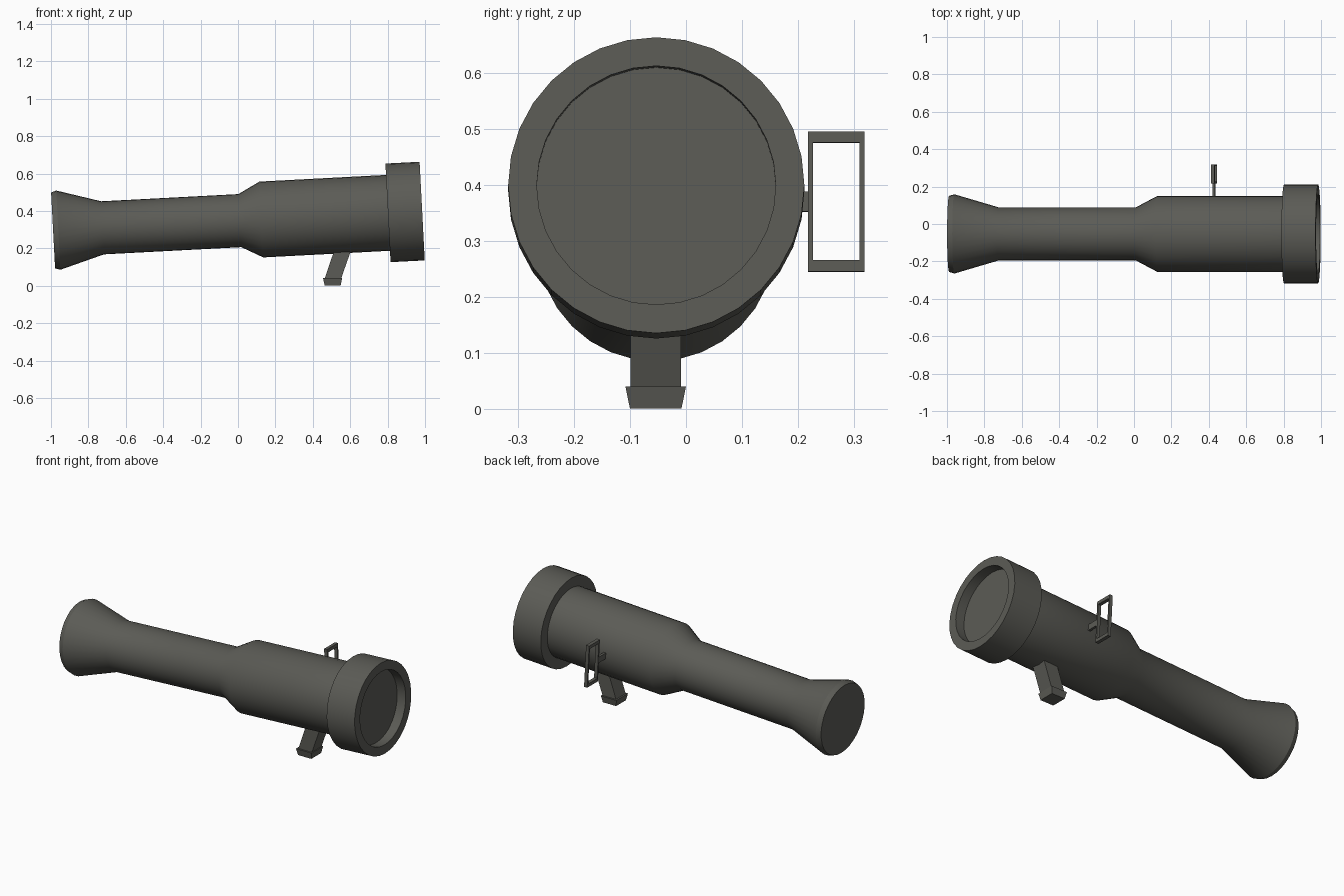
import bpy, bmesh, math
from mathutils import Matrix, Vector

if "Cube" in bpy.data.objects:
    bpy.data.objects.remove(bpy.data.objects["Cube"])

TILT = Matrix.Translation((0, -0.053, 0.348)) @ Matrix.Rotation(math.radians(-3), 4, 'Y')

mat = bpy.data.materials.new("dark olive grey")
mat.diffuse_color = (0.105, 0.105, 0.092, 1)
mat.use_nodes = True
mat.node_tree.nodes["Principled BSDF"].inputs["Base Color"].default_value = mat.diffuse_color


def finish(name, bm, matrix=None):
    """Turn a bmesh into a named, coloured, sharp-edged smooth object."""
    bmesh.ops.recalc_face_normals(bm, faces=bm.faces)
    me = bpy.data.meshes.new(name)
    bm.to_mesh(me)
    bm.free()
    if matrix:
        me.transform(matrix)
    me.materials.append(mat)
    ob = bpy.data.objects.new(name, me)
    bpy.context.collection.objects.link(ob)
    bpy.ops.object.select_all(action='DESELECT')
    ob.select_set(True)
    bpy.context.view_layer.objects.active = ob
    bpy.ops.object.shade_smooth_by_angle(angle=math.radians(30))
    return ob


def lathe(name, profile, sides=32):
    """Closed solid of revolution about x from (x, radius) points."""
    bm = bmesh.new()
    rings = [[bm.verts.new((x, r * math.sin(2 * math.pi * i / sides),
                            r * math.cos(2 * math.pi * i / sides)))
              for i in range(sides)] for x, r in profile]
    for a, b in zip(rings, rings[1:]):
        for i in range(sides):
            j = (i + 1) % sides
            bm.faces.new((a[i], a[j], b[j], b[i]))
    bm.faces.new(rings[0])
    bm.faces.new(rings[-1])
    return finish(name, bm, TILT)


def loft(name, sections):
    """Box lofted through rectangles given as (x0, x1, half_width, z)."""
    bm = bmesh.new()
    rings = [[bm.verts.new(p) for p in ((x0, -0.054 - w, z), (x1, -0.054 - w, z),
                                        (x1, -0.054 + w, z), (x0, -0.054 + w, z))]
             for x0, x1, w, z in sections]
    for a, b in zip(rings, rings[1:]):
        for i in range(4):
            j = (i + 1) % 4
            bm.faces.new((a[i], a[j], b[j], b[i]))
    bm.faces.new(rings[0])
    bm.faces.new(rings[-1])
    return finish(name, bm)


# Launch tube: flared rear, narrow waist, wide front, muzzle ring with shallow bore
lathe("tube", [(-0.99, 0.203), (-0.962, 0.212), (-0.725, 0.142), (0.01, 0.142),
               (0.125, 0.203), (0.803, 0.203), (0.803, 0.264), (0.986, 0.264),
               (0.986, 0.213), (0.93, 0.213)])

# Slanted grip and its flared foot
loft("grip", [(0.462, 0.550, 0.045, 0.035), (0.525, 0.615, 0.045, 0.22)])
loft("grip_foot", [(0.463, 0.549, 0.046, 0.002), (0.455, 0.557, 0.054, 0.041)])

# Side sight: rectangular frame with open window, in tube-aligned coordinates
bm = bmesh.new()
loops = []
for x in (0.418, 0.438):
    for y0, y1, h in ((0.270, 0.371, 0.125), (0.279, 0.362, 0.105)):
        loops.append([bm.verts.new((x, y, z)) for y, z in
                      ((y0, -h), (y1, -h), (y1, h), (y0, h))])
for a, b in ((0, 1), (1, 3), (3, 2), (2, 0)):
    for i in range(4):
        j = (i + 1) % 4
        bm.faces.new((loops[a][i], loops[a][j], loops[b][j], loops[b][i]))
finish("sight_frame", bm, TILT)

# Stem joining the sight to the tube
bm = bmesh.new()
bmesh.ops.create_cube(bm, size=1, matrix=Matrix.Translation((0.428, 0.232, 0))
                      @ Matrix.Diagonal((0.014, 0.08, 0.036, 1)))
finish("sight_stem", bm, TILT)
